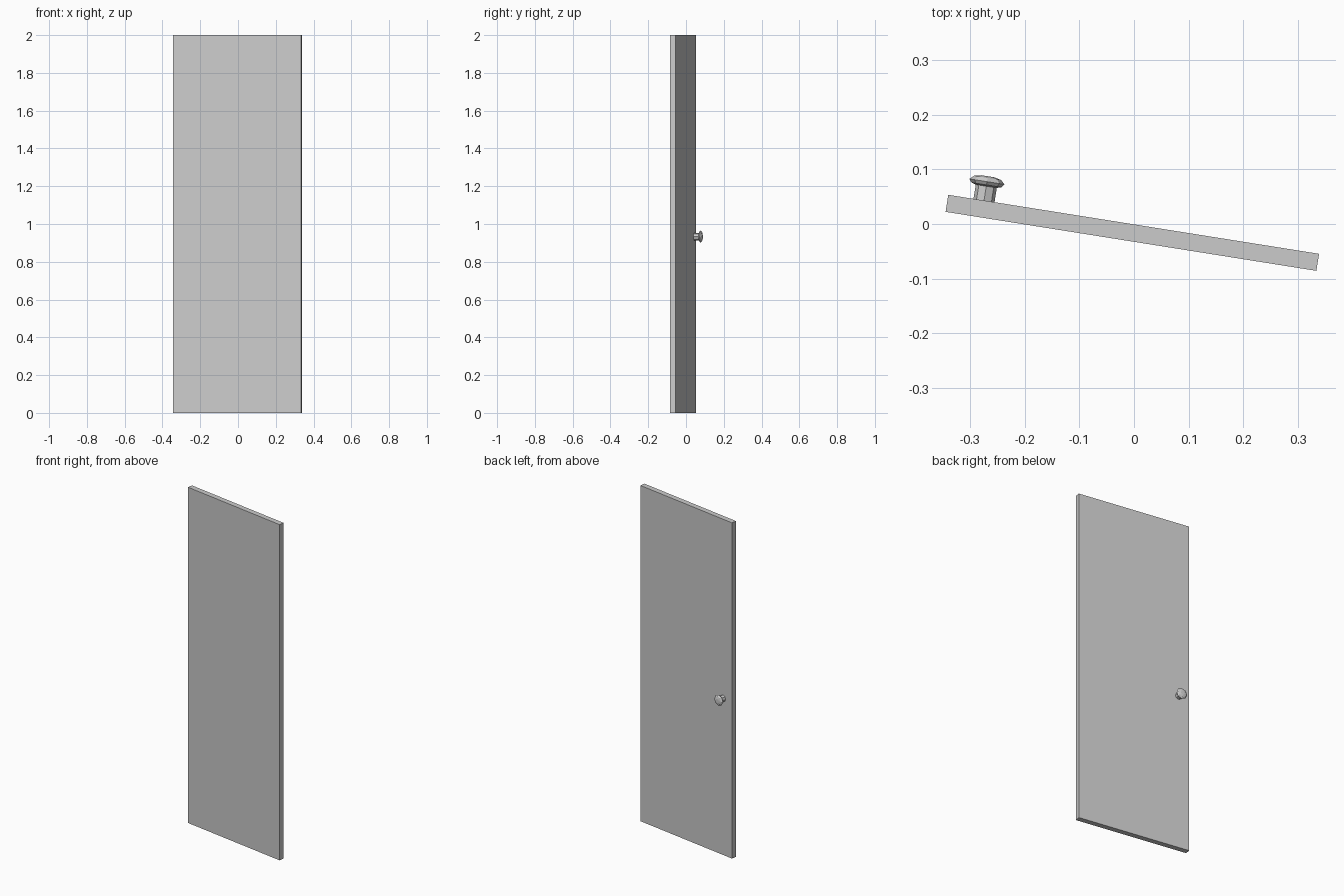
import bpy, bmesh, math
from mathutils import Matrix

if "Cube" in bpy.data.objects:
    bpy.data.objects.remove(bpy.data.objects["Cube"])

# Door is slightly swung about the vertical axis
ANGLE = math.radians(-9.04)
SWING = Matrix.Rotation(ANGLE, 4, 'Z')
WIDTH, THICK, HEIGHT = 0.6875, 0.0315, 2.0
BACK = -0.0007  # back face offset along the door normal


def finish(name, bm):
    bmesh.ops.recalc_face_normals(bm, faces=bm.faces)
    mesh = bpy.data.meshes.new(name)
    bm.to_mesh(mesh)
    bm.free()
    obj = bpy.data.objects.new(name, mesh)
    bpy.context.collection.objects.link(obj)
    obj.matrix_world = SWING
    return obj


def lathe(name, profile, sides, origin):
    """Spin (radius, distance) points around the door normal."""
    bm = bmesh.new()
    rings = []
    for r, d in profile:
        rings.append([bm.verts.new((origin[0] + r * math.cos(a), origin[1] + d,
                                    origin[2] + r * math.sin(a)))
                      for a in (2 * math.pi * i / sides for i in range(sides))])
    for a, b in zip(rings, rings[1:]):
        for i in range(sides):
            j = (i + 1) % sides
            bm.faces.new((a[i], a[j], b[j], b[i]))
    bm.faces.new(rings[0])
    bm.faces.new(rings[-1])
    return finish(name, bm)


# Door panel
bm = bmesh.new()
bmesh.ops.create_cube(bm, size=1, matrix=Matrix.Translation((-0.0005, BACK - THICK / 2, HEIGHT / 2))
                      @ Matrix.Diagonal((WIDTH, THICK, HEIGHT, 1)))
finish("door_panel", bm)

# Knob stem and rounded grip on the back face
KNOB = (-0.278, BACK, 0.933)
lathe("knob_stem", [(0.0195, -0.002), (0.0195, 0.028)], 8, KNOB)
lathe("knob_grip", [(0.018, 0.026), (0.028, 0.029), (0.0325, 0.035),
                    (0.025, 0.042), (0.012, 0.045)], 8, KNOB)
